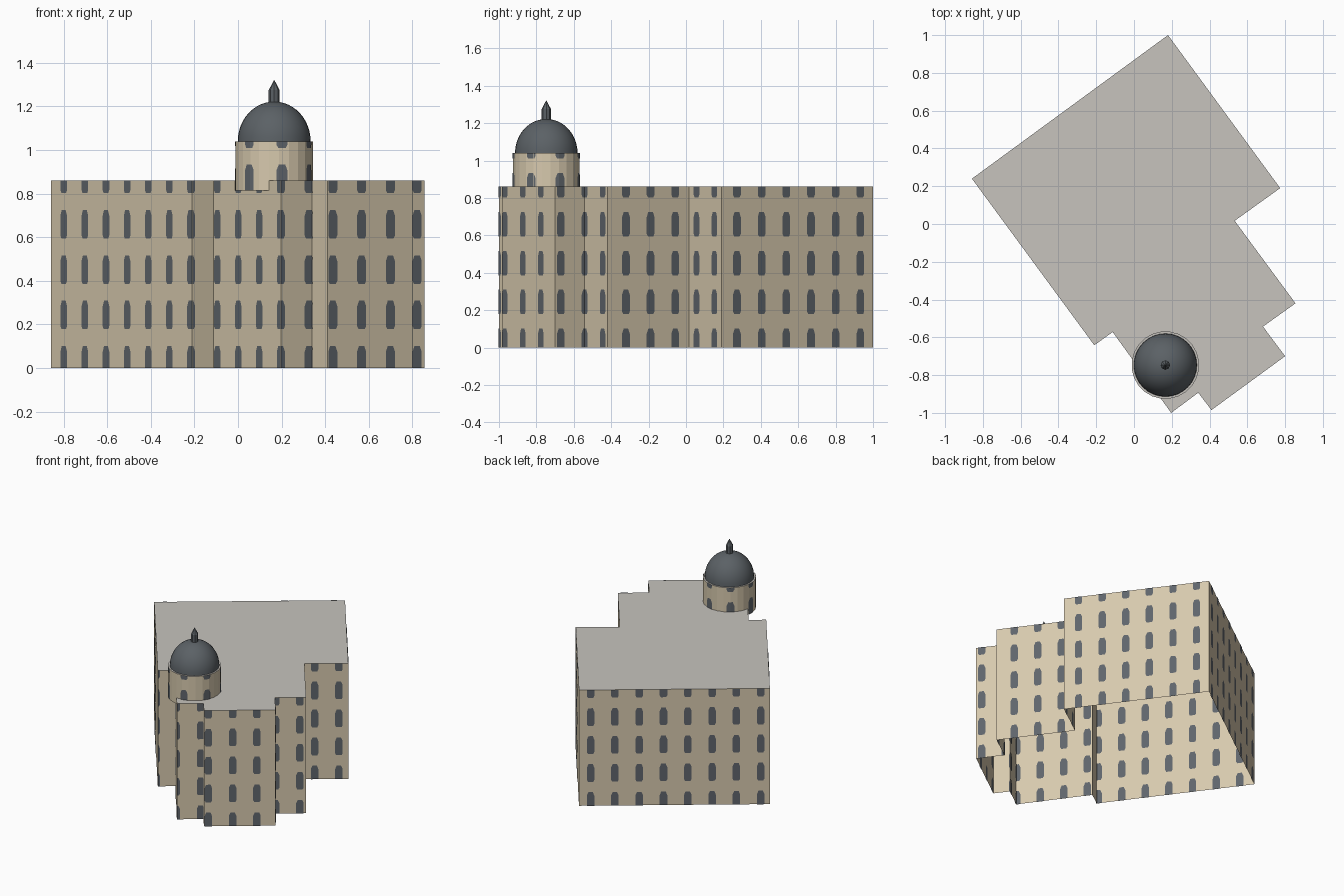
import bpy, bmesh, math
from mathutils import Vector

if "Cube" in bpy.data.objects:
    bpy.data.objects.remove(bpy.data.objects["Cube"])


def material(name, rgb):
    m = bpy.data.materials.new(name)
    m.diffuse_color = (*rgb, 1)
    m.use_nodes = True
    m.node_tree.nodes["Principled BSDF"].inputs["Base Color"].default_value = m.diffuse_color
    return m


STONE = material("sandstone", (0.68, 0.585, 0.42))
GLASS = material("dark window", (0.115, 0.13, 0.148))
ROOF = material("roof grey", (0.57, 0.55, 0.515))
SLATE = material("dome slate", (0.105, 0.12, 0.132))


def add_object(name, bm, mats):
    me = bpy.data.meshes.new(name)
    bm.to_mesh(me)
    bm.free()
    for m in mats:
        me.materials.append(m)
    ob = bpy.data.objects.new(name, me)
    bpy.context.collection.objects.link(ob)
    return ob


def clip(poly, axis, limit, sign):
    """Keep the part of a convex outline where sign * (p[axis] - limit) >= 0."""
    out = []
    for a, b in zip(poly, poly[1:] + poly[:1]):
        da, db = sign * (a[axis] - limit), sign * (b[axis] - limit)
        if da >= 0:
            out.append(a)
        if da * db < 0:
            t = da / (da - db)
            out.append((a[0] + (b[0] - a[0]) * t, a[1] + (b[1] - a[1]) * t))
    return out


# Arched window outline: (half width, height above sill)
HALF = [(0.018, 0.0), (0.0255, 0.014), (0.0255, 0.105), (0.015, 0.131)]
OUTLINE = HALF + [(-w, h) for w, h in reversed(HALF)]
SILL, STOREY = 0.178, 0.208


def block(name, plan, z0, z1, count, phase):
    """Open-bottomed walls with a flat top; windows run evenly round the perimeter."""
    bm = bmesh.new()
    pts = [Vector((x, y, 0)) for x, y in plan]
    sides = list(zip(pts, pts[1:] + pts[:1]))
    pitch = sum((b - a).length for a, b in sides) / count
    up = Vector((0, 0, 1))

    def face(cos, mat):
        bm.faces.new([bm.verts.new(c) for c in cos]).material_index = mat

    face([p + up * z1 for p in pts], 1)
    start = 0
    for a, b in sides:
        length = (b - a).length
        along = (b - a) / length
        out = along.cross(up)
        face([a + up * z0, b + up * z0, b + up * z1, a + up * z1], 0)
        for i in range(-1, count + 2):
            u = (i + phase) * pitch - start
            for k in range(-1, 6):
                z = SILL + k * STOREY
                poly = [(u + w, z + h) for w, h in OUTLINE]
                for axis, limit, sign in ((0, 0, 1), (0, length, -1), (1, z0, 1), (1, z1, -1)):
                    poly = clip(poly, axis, limit, sign)
                if len(poly) < 3:
                    continue
                cos = [a + along * s + up * h for s, h in poly]
                face([c + out * 0.002 for c in cos], 2)
                face([c - out * 0.002 for c in reversed(cos)], 2)
        start += length
    bmesh.ops.remove_doubles(bm, verts=bm.verts, dist=0.0001)
    return add_object(name, bm, [STONE, ROOF, GLASS])


def lathe(name, profile, steps, mat):
    """Turn an (r, z) profile round the tower axis."""
    bm = bmesh.new()
    vs = [bm.verts.new((CX + r, CY, z)) for r, z in profile]
    es = [bm.edges.new(e) for e in zip(vs, vs[1:])]
    bmesh.ops.spin(bm, geom=vs + es, cent=(CX, CY, 0), axis=(0, 0, 1),
                   angle=math.tau, steps=steps, use_duplicate=False)
    bmesh.ops.remove_doubles(bm, verts=bm.verts, dist=0.0001)
    bmesh.ops.recalc_face_normals(bm, faces=bm.faces)
    if sum(f.normal.z for f in bm.faces) < 0:
        bmesh.ops.reverse_faces(bm, faces=bm.faces)
    return add_object(name, bm, [mat])


# Main building, stepped plan
block("main_building",
      [(-0.858, 0.24), (-0.21, -0.642), (-0.113, -0.572), (0.197, -1.0),
       (0.34, -0.893), (0.41, -0.985), (0.80, -0.70), (0.683, -0.543),
       (0.855, -0.42), (0.533, 0.017), (0.774, 0.19), (0.18, 1.0)],
      0, 0.86, 37, 0.62)

# Round tower drum, overhanging the front corner
CX, CY, R, SIDES = 0.166, -0.747, 0.179, 24
first = math.radians(-27) - math.pi / 7
ring = [first + math.tau * i / SIDES for i in range(SIDES)]
block("tower_drum", [(CX + R * math.cos(t), CY + R * math.sin(t)) for t in ring],
      0.815, 1.04, 7, 0.5)

# Dome
N = 12
dome = lathe("dome", [(0.167 * math.cos(i * math.pi / 2 / N),
                       1.04 + 0.182 * math.sin(i * math.pi / 2 / N))
                      for i in range(N + 1)], 32, SLATE)
for p in dome.data.polygons:
    p.use_smooth = True

# Lantern with pointed cap
lathe("lantern", [(0.025, 1.20), (0.025, 1.275), (0, 1.322)], 8, SLATE)
